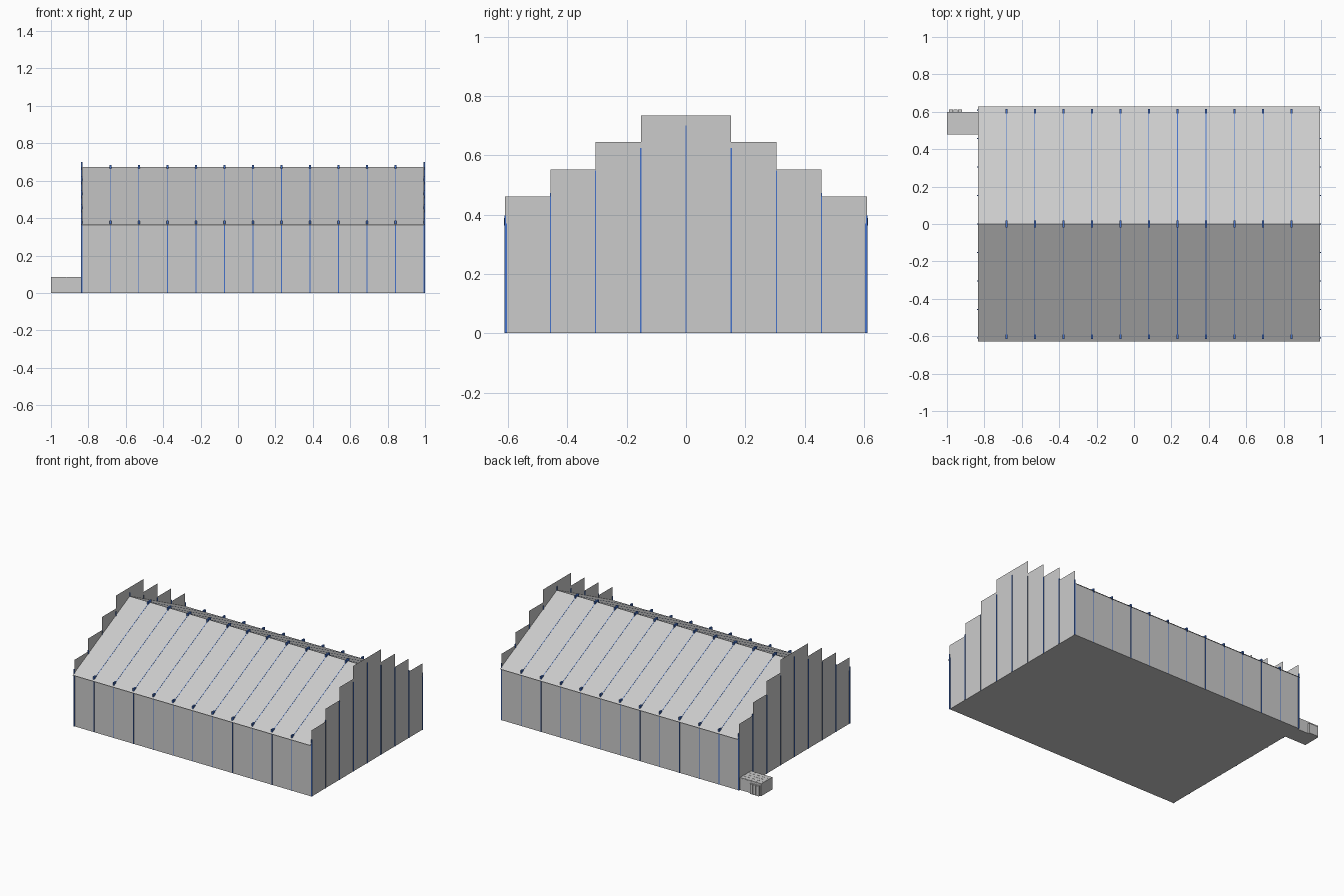
import bpy, bmesh, math

if "Cube" in bpy.data.objects:
    bpy.data.objects.remove(bpy.data.objects["Cube"])

X0, X1, W = -0.835, 0.995, 0.61          # building ends and half depth
BAY = (X1 - X0) / 12                     # panel width
EAVE_Y, EAVE_Z, RIDGE_Z = 0.627, 0.362, 0.673
SLOPE = math.atan2(RIDGE_Z - EAVE_Z, EAVE_Y)

blue = bpy.data.materials.new("frame_blue")
blue.diffuse_color = (0.06, 0.17, 0.6, 1)
blue.use_nodes = True
blue.node_tree.nodes["Principled BSDF"].inputs["Base Color"].default_value = blue.diffuse_color


def roof_z(y):
    return RIDGE_Z - abs(y) * math.tan(SLOPE)


def make(name, build, mat=None):
    bm = bmesh.new()
    build(bm)
    me = bpy.data.meshes.new(name)
    bm.to_mesh(me)
    bm.free()
    ob = bpy.data.objects.new(name, me)
    bpy.context.collection.objects.link(ob)
    if mat:
        me.materials.append(mat)
    return ob


def quad(bm, *pts):
    bm.faces.new([bm.verts.new(p) for p in pts])


def box(bm, x0, x1, y0, y1, z0, z1):
    r = bmesh.ops.create_cube(bm, size=1)
    for v in r["verts"]:
        c = v.co
        c.x = x0 if c.x < 0 else x1
        c.y = y0 if c.y < 0 else y1
        c.z = z0 if c.z < 0 else z1


# Floor sheet
make("floor", lambda bm: quad(bm, (X0, W, 0), (X1, W, 0), (X1, -W, 0), (X0, -W, 0)))


# Long walls and roof slopes, one sheet per bay
def side_wall(s):
    def build(bm):
        for i in range(12):
            a, b = X0 + i * BAY, X0 + (i + 1) * BAY
            p = [(a, s * W, 0), (b, s * W, 0), (b, s * W, roof_z(W)), (a, s * W, roof_z(W))]
            quad(bm, *(p if s < 0 else p[::-1]))
    return build


def roof(s):
    def build(bm):
        for i in range(12):
            a, b = X0 + i * BAY, X0 + (i + 1) * BAY
            p = [(a, s * EAVE_Y, EAVE_Z), (b, s * EAVE_Y, EAVE_Z), (b, 0, RIDGE_Z), (a, 0, RIDGE_Z)]
            quad(bm, *(p if s < 0 else p[::-1]))
    return build


# Stepped gable walls, eight upright sheets each
def gable(x, out):
    def build(bm):
        w = W / 4
        for i in range(-4, 4):
            top = (0.735, 0.645, 0.553, 0.462)[i if i >= 0 else -i - 1]
            p = [(x, i * w, 0), (x, (i + 1) * w, 0), (x, (i + 1) * w, top), (x, i * w, top)]
            quad(bm, *(p if out > 0 else p[::-1]))
    return build


for s, side in ((-1, "front"), (1, "back")):
    make(side + "_wall", side_wall(s))
    make(side + "_roof", roof(s))
make("left_gable", gable(X0, -1))
make("right_gable", gable(X1, 1))


# Slim posts along the long walls
def side_posts(bm):
    for i in range(13):
        x = X0 + i * BAY
        for s in (-1, 1):
            ys = sorted((s * (W - 0.006), s * (W + 0.0015)))
            box(bm, x - 0.002, x + 0.002, *ys, 0, roof_z(W))


# Slim posts of the gables, rising past the roof
def gable_posts(bm):
    for x in (X0, X1):
        for i in range(-4, 5):
            y = i * W / 4
            box(bm, x - 0.004, x + 0.004, y - 0.002, y + 0.002, 0, roof_z(y) + 0.027)


# Rafters just breaking through the roof at each joint
def rafters(bm):
    for i in range(1, 12):
        x = X0 + i * BAY
        for s in (-1, 1):
            ey, ez = s * W, roof_z(W)
            r = bmesh.ops.create_cube(bm, size=1)
            for v in r["verts"]:
                c = v.co
                t = c.y > 0
                c.z = (RIDGE_Z if t else ez) + (0.001 if c.z > 0 else -0.01)
                c.y = 0 if t else ey
                c.x = x + c.x * 0.003


make("side_posts", side_posts, blue)
make("gable_posts", gable_posts, blue)
make("rafters", rafters, blue)


# Small brackets at the eaves and the ridge
def brackets(bm):
    for i in range(1, 12):
        x = X0 + i * BAY
        box(bm, x - 0.005, x + 0.005, -0.018, 0.018, RIDGE_Z - 0.015, RIDGE_Z + 0.01)
        for s in (-1, 1):
            ys = sorted((s * 0.592, s * 0.614))
            box(bm, x - 0.005, x + 0.005, *ys, EAVE_Z + 0.002, EAVE_Z + 0.026)


make("brackets", brackets).data.materials.append(blue)

# Entrance hut with a gridded roof and a projecting door panel
make("hut_body", lambda bm: box(bm, -1, X0, 0.478, 0.6, 0, 0.083))


def hut_tiles(bm):
    for i in range(4):
        for j in range(4):
            x, y = -1 + i * 0.04125, 0.478 + j * 0.0305
            box(bm, x, x + 0.0402, y, y + 0.0295, 0.082, 0.086)


def hut_door(bm):
    for i in range(3):
        x = -0.99 + i * 0.024
        box(bm, x, x + 0.022, 0.598, 0.612, 0, 0.07)


make("hut_roof_tiles", hut_tiles)
make("hut_door_panels", hut_door)
